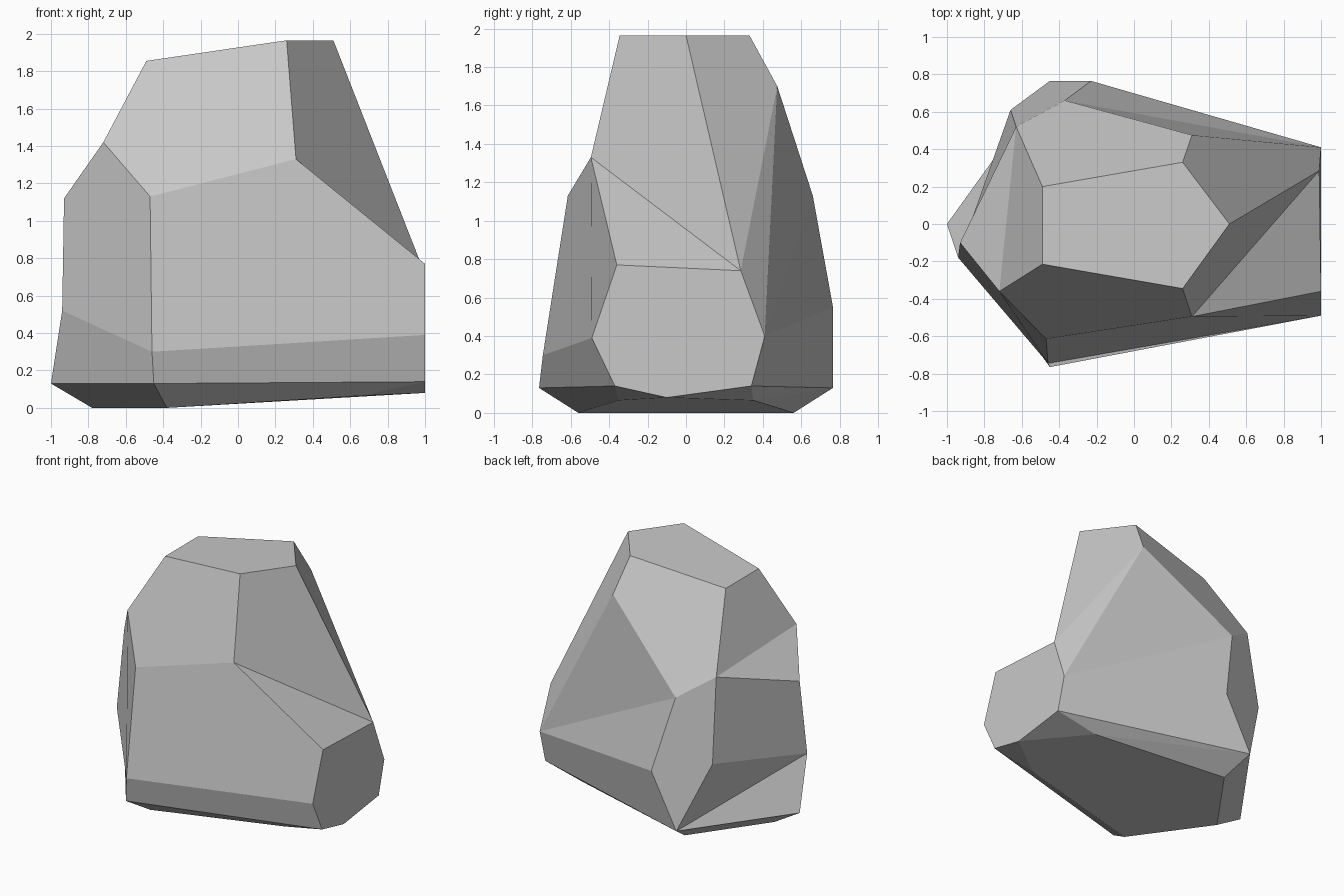
import bpy
import bmesh

# Remove the default cube
cube = bpy.data.objects.get("Cube")
if cube:
    bpy.data.objects.remove(cube, do_unlink=True)


def make_material(name, colour):
    material = bpy.data.materials.new(name)
    material.use_nodes = True
    material.diffuse_color = colour
    shader = material.node_tree.nodes["Principled BSDF"]
    shader.inputs["Base Color"].default_value = colour
    shader.inputs["Roughness"].default_value = 0.9
    return material


def mirrored(pairs):
    """Give each pair of names a front corner and its mirror image at the back."""
    corners = {}
    for (front_name, back_name), (x, y, z) in pairs.items():
        corners[front_name] = (x, -y, z)
        corners[back_name] = (x, y, z)
    return corners


def build_faceted_stone(name, corners, facets, material):
    """Build a closed stone; each facet spells out the names of its corners."""
    bm = bmesh.new()
    verts = {key: bm.verts.new(position) for key, position in corners.items()}
    for facet in facets:
        bm.faces.new([verts[key] for key in facet])
    bmesh.ops.recalc_face_normals(bm, faces=bm.faces[:])
    mesh = bpy.data.meshes.new(name)
    bm.to_mesh(mesh)
    bm.free()
    mesh.materials.append(material)
    stone = bpy.data.objects.new(name, mesh)
    bpy.context.collection.objects.link(stone)
    return stone


# Underside and the chamfered rim above it
base = dict(a=(-.78, 0, 0), f=(-1, 0, .13))
base.update(mirrored({"bc": (-.38, .56, 0), "de": (.66, .35, .065),
                      "gh": (-.45, .765, .13)}))

# Sloping crown with a pointed end
crown = dict(i=(.51, 0, 1.965), j=(.26, -.345, 1.965), k=(.26, .33, 1.965),
             l=(-.49, -.215, 1.855), m=(-.49, .2, 1.855))

# Flat end facet
end = dict(n=(1, -.36, .77), o=(.99, .285, .74), p=(1, .41, .4),
           q=(1, .34, .14), r=(1, -.1, .08), s=(1, -.37, .14),
           t=(1, -.49, .39))

# Front shoulder and belly
front = dict(u=(.31, -.495, 1.33), v=(-.47, -.615, 1.13),
             w=(-.46, -.745, .3), x=(-.72, -.36, 1.42))

# Narrow side
side = dict(y=(-.93, -.1, 1.12), z=(-.94, -.18, .52))

# Back shoulder and belly
back = dict(A=(.31, .475, 1.7), B=(-.37, .66, 1.13), C=(-.23, .765, .55),
            D=(-.63, .52, 1.31), E=(-.66, .61, .66))

# Facets, grouped from the underside up to the crown; the warped ones are
# split along their hollow diagonals
underside_facets = ["acerdb"]
rim_facets = ["afgb", "achf", "bgsd", "dsr", "ceh", "heq", "erq"]
lower_facets = ["fgwz", "gstw", "Chqp", "Ezh", "zfh"]
wall_facets = ["zwvxy", "wtnuv", "ABp", "BCp", "Aop", "DEhCB", "DyzE",
               "nopqrst"]
shoulder_facets = ["vujlx", "ijuo", "uno", "ikAo", "kABDm", "lmDx", "xDy"]
crown_facets = ["ijlmk"]

stone_grey = make_material("stone grey", (.58, .58, .58, 1))
build_faceted_stone(
    "boulder",
    {**base, **crown, **end, **front, **side, **back},
    underside_facets + rim_facets + lower_facets + wall_facets
    + shoulder_facets + crown_facets,
    stone_grey)
